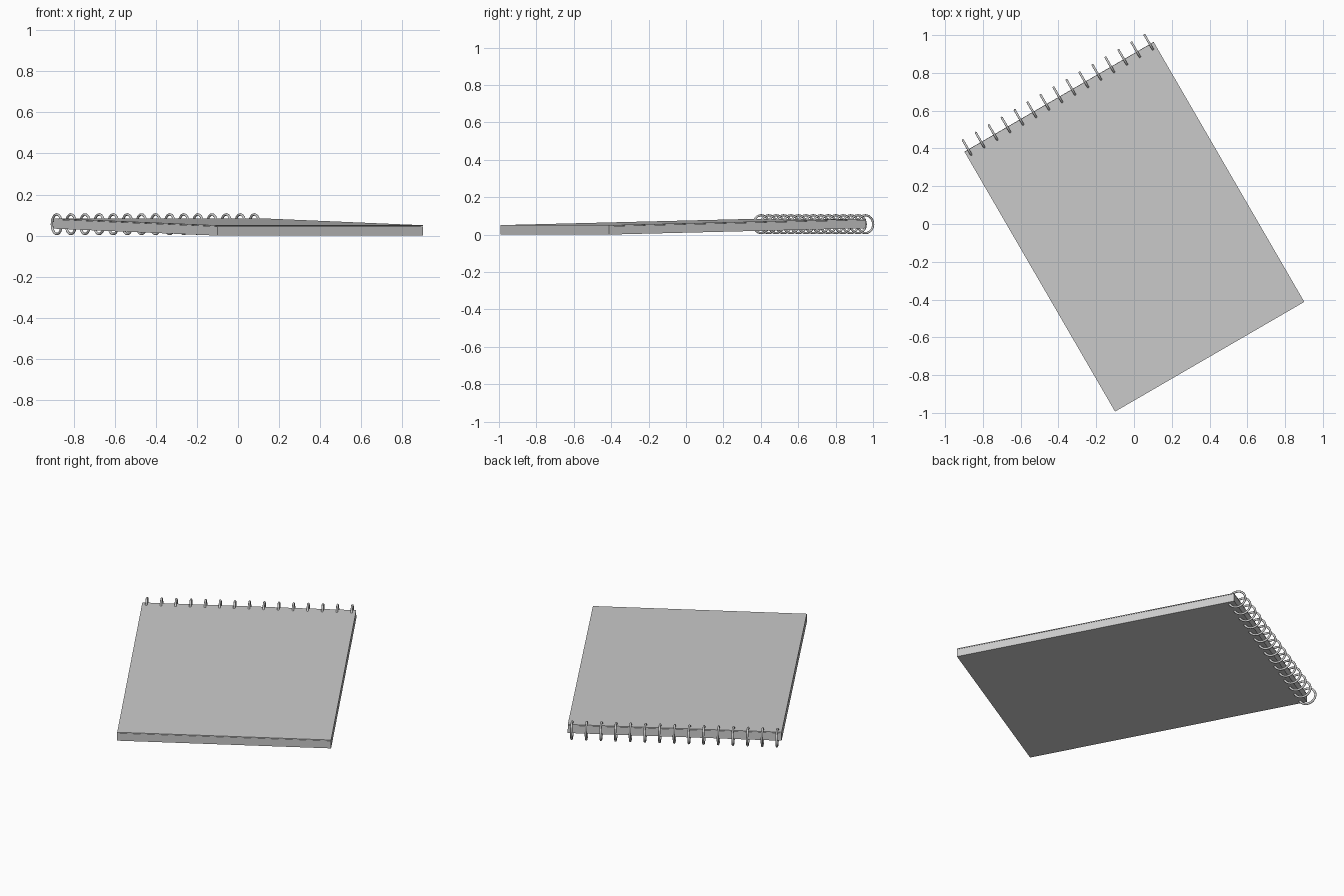
import bpy, math
from mathutils import Matrix, Vector

if "Cube" in bpy.data.objects:
    bpy.data.objects.remove(bpy.data.objects["Cube"])

W, L = 1.158, 1.59           # pad width and length
RISE = 0.034                 # lift of the bound end
RING_R, WIRE, RINGS = 0.0475, 0.006, 15

yaw = Matrix.Translation((0.0015, -0.014, 0)) @ Matrix.Rotation(math.radians(30.1), 4, 'Z')
# pad pivots on its free lower edge
tilt = (yaw @ Matrix.Translation((0, -L / 2, 0))
        @ Matrix.Rotation(math.asin(RISE / L), 4, 'X') @ Matrix.Translation((0, L / 2, 0)))


def slab(name, z0, z1):
    bpy.ops.mesh.primitive_cube_add(size=1)
    ob = bpy.context.object
    ob.name = name
    ob.data.transform(Matrix.Translation((0, 0, (z0 + z1) / 2))
                      @ Matrix.Diagonal((W, L, z1 - z0, 1)))
    ob.matrix_world = tilt
    return ob


# page block and thin front cover with a small gap between
slab("page_block", 0.0, 0.045)
slab("front_cover", 0.0465, 0.0505)

# binding rings along the raised edge
pitch = 0.0794
for i in range(RINGS):
    bpy.ops.mesh.primitive_torus_add(major_radius=RING_R, minor_radius=WIRE,
                                     major_segments=32, minor_segments=10)
    ring = bpy.context.object
    ring.name = f"binding_ring_{i + 1}"
    bpy.ops.object.shade_smooth()
    x = (i - (RINGS - 1) / 2) * pitch
    ring.matrix_world = (yaw @ Matrix.Translation((x, L / 2 + 0.008, RING_R + WIRE + 0.002))
                         @ Matrix.Rotation(math.pi / 2, 4, 'Y'))
